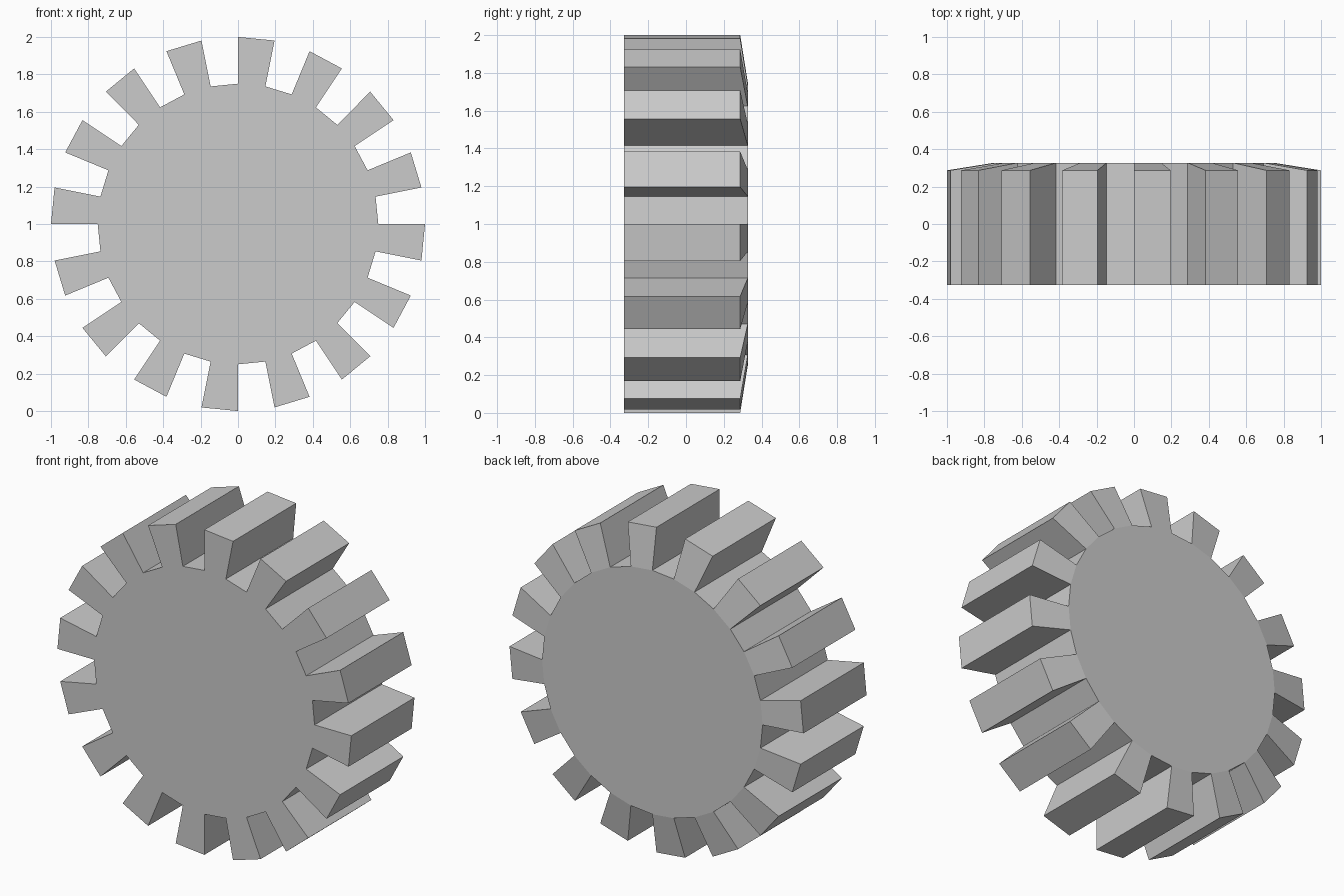
import bpy, bmesh
from math import cos, sin, tau

if "Cube" in bpy.data.objects:
    bpy.data.objects.remove(bpy.data.objects["Cube"])

TEETH = 16
STEPS = TEETH * 2
ROOT, TIP = 0.75, 1.0
FRONT, BACK, BACK_TIP = -0.327, 0.327, 0.287

bm = bmesh.new()


def ring(radius, y):
    return [bm.verts.new((radius * cos(i * tau / STEPS), y, 1 + radius * sin(i * tau / STEPS)))
            for i in range(STEPS)]


root_f, root_b = ring(ROOT, FRONT), ring(ROOT, BACK)
tip_f, tip_b = ring(TIP, FRONT), ring(TIP, BACK_TIP)

# flat hub discs
bm.faces.new(root_f)
bm.faces.new(root_b)

# alternate gaps and teeth around the rim; the teeth slope back at the rear
for i in range(STEPS):
    j = (i + 1) % STEPS
    if i % 2 == 0:
        bm.faces.new((root_f[i], root_f[j], root_b[j], root_b[i]))
    else:
        bm.faces.new((tip_f[i], tip_f[j], tip_b[j], tip_b[i]))
        bm.faces.new((root_f[i], root_f[j], tip_f[j], tip_f[i]))
        bm.faces.new((root_b[i], root_b[j], tip_b[j], tip_b[i]))
        for k in (i, j):
            bm.faces.new((root_f[k], tip_f[k], tip_b[k], root_b[k]))

bmesh.ops.recalc_face_normals(bm, faces=bm.faces)
mesh = bpy.data.meshes.new("gear_wheel")
bm.to_mesh(mesh)
bm.free()
gear = bpy.data.objects.new("gear_wheel", mesh)
bpy.context.collection.objects.link(gear)
